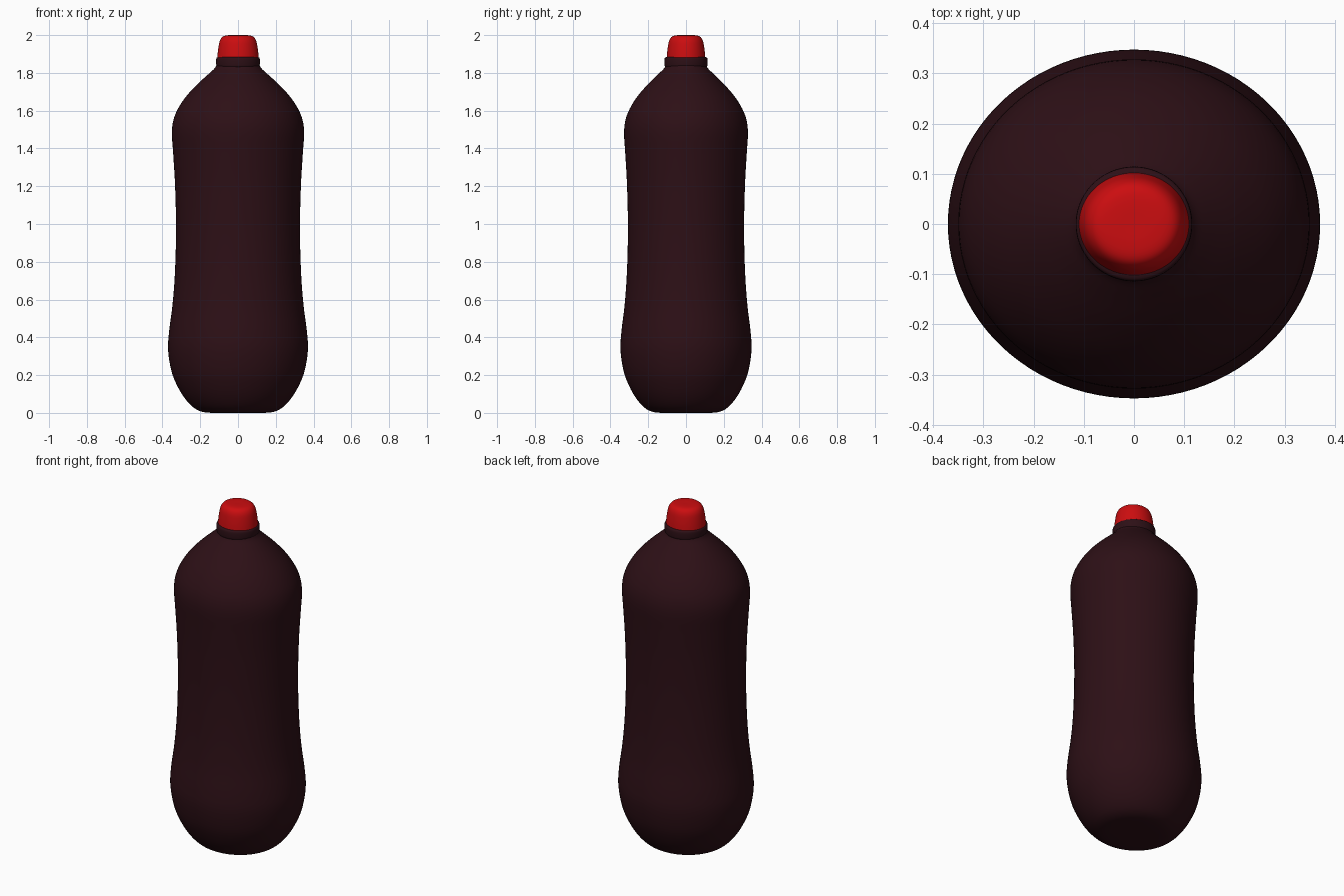
import bpy, bmesh, math
from mathutils import Vector

if "Cube" in bpy.data.objects:
    bpy.data.objects.remove(bpy.data.objects["Cube"])

SEGMENTS = 96


def material(name, rgb):
    m = bpy.data.materials.new(name)
    m.diffuse_color = (*rgb, 1)
    m.use_nodes = True
    m.node_tree.nodes["Principled BSDF"].inputs["Base Color"].default_value = m.diffuse_color
    return m


def smooth_profile(pts, steps=4):
    # Catmull-Rom curve through (radius, z) points
    p = [Vector(q) for q in pts]
    p = [p[0]] + p + [p[-1]]
    out = []
    for a, b, c, d in zip(p, p[1:], p[2:], p[3:]):
        for i in range(steps):
            t = i / steps
            out.append(0.5 * (2 * b + (c - a) * t + (2 * a - 5 * b + 4 * c - d) * t * t
                              + (3 * b - a - 3 * c + d) * t ** 3))
    return out + [p[-1]]


def lathe(name, profile, y_scale, mat):
    # Revolve a profile into a closed elliptical solid
    bm = bmesh.new()
    rings = []
    for r, z in profile:
        rings.append([bm.verts.new((r * math.cos(a), r * y_scale * math.sin(a), z))
                      for a in (2 * math.pi * i / SEGMENTS for i in range(SEGMENTS))])
    for lo, hi in zip(rings, rings[1:]):
        for i in range(SEGMENTS):
            j = (i + 1) % SEGMENTS
            bm.faces.new((lo[i], lo[j], hi[j], hi[i]))
    bm.faces.new(rings[0][::-1])
    bm.faces.new(rings[-1])
    me = bpy.data.meshes.new(name)
    bm.to_mesh(me)
    bm.free()
    ob = bpy.data.objects.new(name, me)
    bpy.context.collection.objects.link(ob)
    me.materials.append(mat)
    bpy.ops.object.select_all(action='DESELECT')
    ob.select_set(True)
    bpy.context.view_layer.objects.active = ob
    bpy.ops.object.shade_smooth_by_angle(angle=math.radians(40))
    return ob


maroon = material("dark_maroon", (0.026, 0.005, 0.008))
red = material("cap_red", (0.6, 0.004, 0.005))

# Waisted bottle body
body = [(0.14, 0.0), (0.19, 0.006), (0.235, 0.028), (0.28, 0.075), (0.32, 0.14), (0.352, 0.22),
        (0.37, 0.33), (0.365, 0.43), (0.347, 0.57), (0.334, 0.74), (0.328, 0.97),
        (0.333, 1.2), (0.343, 1.37), (0.35, 1.48), (0.342, 1.55), (0.318, 1.61),
        (0.275, 1.675), (0.215, 1.74), (0.155, 1.795), (0.123, 1.825), (0.11, 1.85)]
lathe("bottle_body", smooth_profile(body), 0.937, maroon)

# Neck collar
collar = [(0.1, 1.828), (0.112, 1.832), (0.115, 1.842), (0.116, 1.86),
          (0.115, 1.876), (0.11, 1.882), (0.1, 1.884)]
lathe("neck_collar", smooth_profile(collar, 2), 0.985, maroon)

# Tapered cap with a rounded top
cap = [(0.11, 1.875), (0.107, 1.91), (0.102, 1.945), (0.096, 1.97),
       (0.085, 1.988), (0.068, 1.997), (0.04, 2.0), (0.01, 2.0)]
lathe("cap", smooth_profile(cap, 3), 0.93, red)
